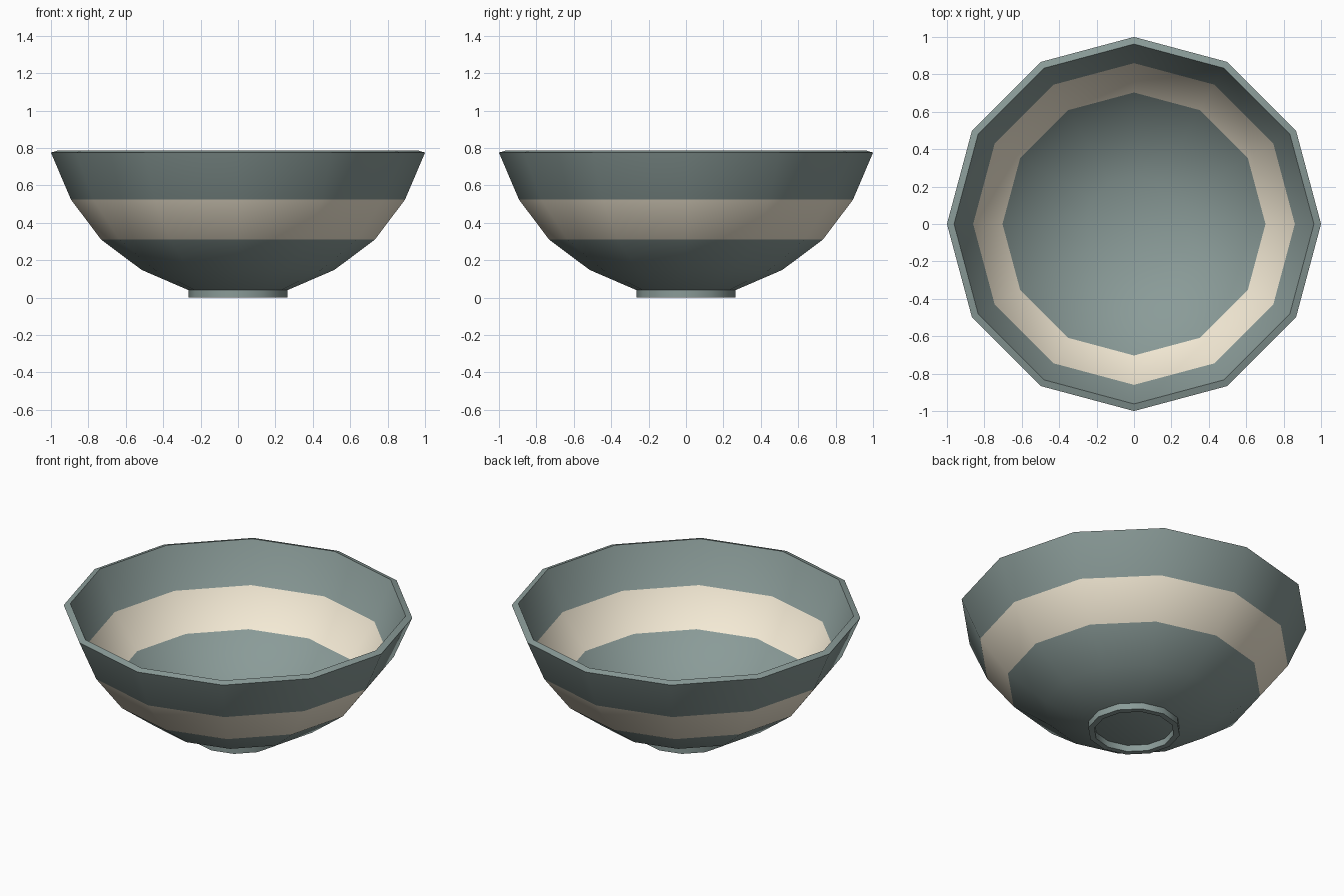
import bpy, bmesh
from math import sin, cos, pi, radians

if "Cube" in bpy.data.objects:
    bpy.data.objects.remove(bpy.data.objects["Cube"])

SIDES = 12


def material(name, color):
    m = bpy.data.materials.new(name)
    m.diffuse_color = (*color, 1)
    m.use_nodes = True
    m.node_tree.nodes["Principled BSDF"].inputs["Base Color"].default_value = m.diffuse_color
    return m


glaze = material("grey_green_glaze", (0.254, 0.328, 0.314))
cream = material("cream_band", (0.913, 0.831, 0.672))


def lathe(name, profile, band_steps=(), closed=False):
    """Revolve (radius, z) points; band_steps are profile segments in cream."""
    bm = bmesh.new()
    rings = []
    for r, z in profile:
        rings.append([bm.verts.new((r * cos(2 * pi * i / SIDES),
                                    r * sin(2 * pi * i / SIDES), z))
                      for i in range(SIDES)])
    steps = len(rings) if closed else len(rings) - 1
    for k in range(steps):
        a, b = rings[k], rings[(k + 1) % len(rings)]
        for i in range(SIDES):
            j = (i + 1) % SIDES
            f = bm.faces.new((a[i], a[j], b[j], b[i]))
            f.material_index = int(k in band_steps)
    if not closed:
        bm.faces.new(rings[0])
        bm.faces.new(rings[-1])
    bmesh.ops.recalc_face_normals(bm, faces=bm.faces)
    me = bpy.data.meshes.new(name)
    bm.to_mesh(me)
    bm.free()
    me.materials.append(glaze)
    me.materials.append(cream)
    ob = bpy.data.objects.new(name, me)
    bpy.context.collection.objects.link(ob)
    bpy.ops.object.select_all(action='DESELECT')
    ob.select_set(True)
    bpy.context.view_layer.objects.active = ob
    bpy.ops.object.shade_smooth_by_angle(angle=radians(35))
    return ob


# Bowl wall: outside from base to rim, then inside back down to the floor
outer = [(0.265, 0.04), (0.515, 0.148), (0.732, 0.31), (0.893, 0.524), (1.0, 0.775)]
inner = [(0.962, 0.787), (0.86, 0.542), (0.703, 0.337), (0.495, 0.184), (0.256, 0.08)]
lathe("bowl", outer + inner, band_steps=(2, 6))

# Foot ring
lathe("foot_ring", [(0.265, 0), (0.265, 0.042), (0.23, 0.042), (0.23, 0)], closed=True)
